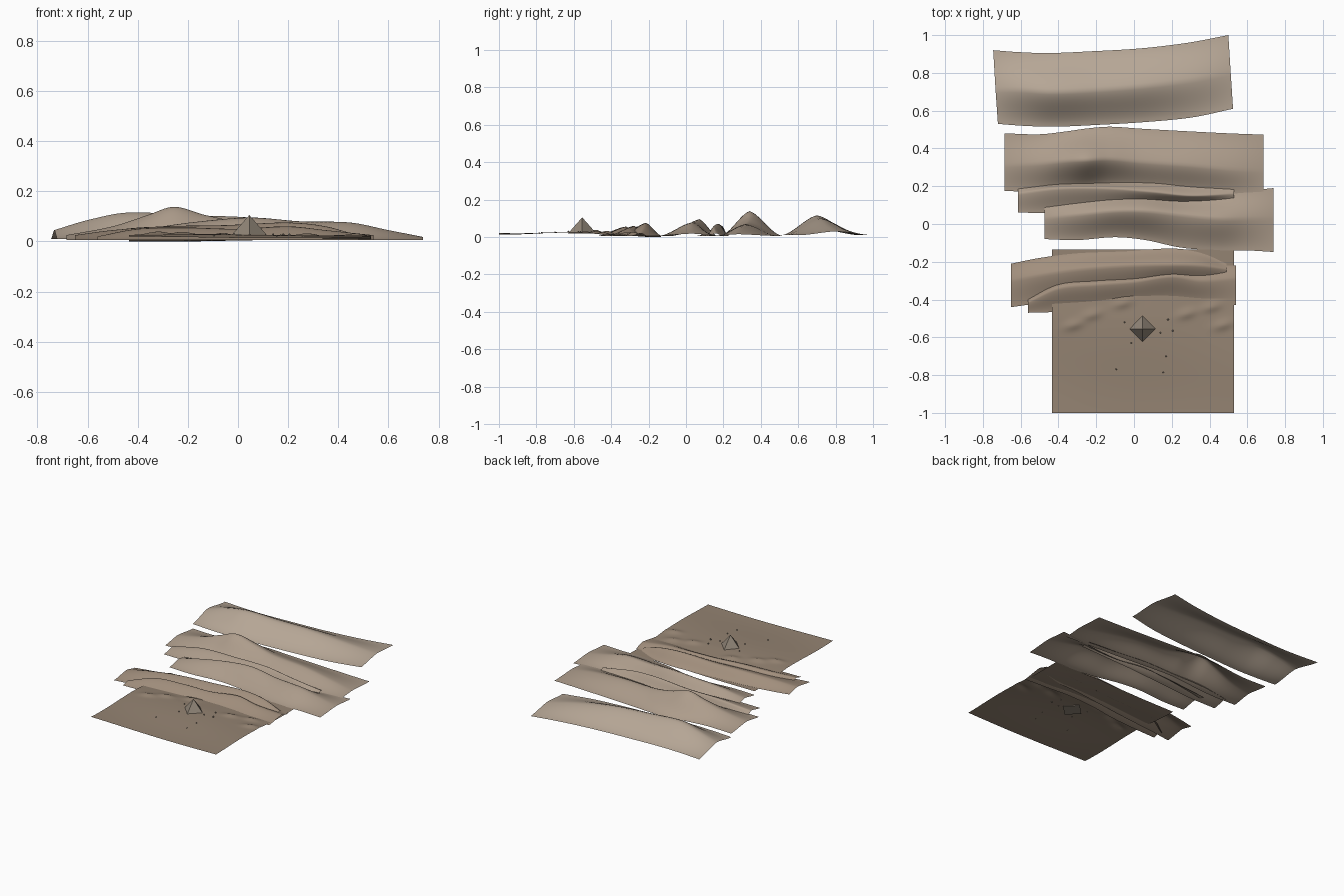
import bpy, bmesh, math, random
from mathutils import Vector

if "Cube" in bpy.data.objects:
    bpy.data.objects.remove(bpy.data.objects["Cube"])

random.seed(4)


def mat(name, rgb):
    m = bpy.data.materials.new(name)
    m.diffuse_color = (*rgb, 1)
    m.use_nodes = True
    m.node_tree.nodes["Principled BSDF"].inputs["Base Color"].default_value = m.diffuse_color
    return m


def curve(pts, x, k):
    """Smooth interpolation of column k of the control rows at x."""
    if x <= pts[0][0]:
        return pts[0][k]
    for i in range(len(pts) - 1):
        a, b = pts[i], pts[i + 1]
        if x <= b[0]:
            p = pts[max(i - 1, 0)]
            n = pts[min(i + 2, len(pts) - 1)]
            w = b[0] - a[0]
            t = (x - a[0]) / w
            ma = (b[k] - p[k]) / (b[0] - p[0]) * w
            mb = (n[k] - a[k]) / (n[0] - a[0]) * w
            return ((2*t**3 - 3*t*t + 1) * a[k] + (t**3 - 2*t*t + t) * ma
                    + (3*t*t - 2*t**3) * b[k] + (t**3 - t*t) * mb)
    return pts[-1][k]


def sheet(name, nu, nv, fn, material):
    """Open smooth surface from a function of u, v in 0..1."""
    vs = [fn(i / nu, j / nv) for j in range(nv + 1) for i in range(nu + 1)]
    r = nu + 1
    fs = [(j*r + i, j*r + i + 1, (j+1)*r + i + 1, (j+1)*r + i)
          for j in range(nv) for i in range(nu)]
    me = bpy.data.meshes.new(name)
    me.from_pydata(vs, [], fs)
    me.polygons.foreach_set("use_smooth", [True] * len(fs))
    me.materials.append(material)
    ob = bpy.data.objects.new(name, me)
    bpy.context.collection.objects.link(ob)
    return ob


def dune(name, rows, material, base=0.006, skew=0.0):
    """rows: x, front y, ridge y, back y, ridge height."""
    x0, x1 = rows[0][0], rows[-1][0]

    def fn(u, v):
        x = x0 + (x1 - x0) * u
        f, r, b, h = (curve(rows, x, k) for k in (1, 2, 3, 4))
        if v <= 0.5:
            t = v * 2
            y = f + (r - f) * t
        else:
            t = 2 - v * 2
            y = b + (r - b) * t
        s = 0.35 * t + 0.65 * t * t * (3 - 2 * t)
        return (x + skew * (v - 0.5), y, base + (h - base) * s)
    return sheet(name, 70, 24, fn, material)


far = mat("far_sand", (0.47, 0.385, 0.305))
mid = mat("mid_sand", (0.42, 0.335, 0.26))
near = mat("near_sand", (0.36, 0.275, 0.205))
floor = mat("floor_sand", (0.30, 0.23, 0.17))
stone = mat("stone", (0.28, 0.235, 0.185))

# dunes, from the horizon to the foreground
dune("far_dune", [
    (-0.733, .53, .71, .92, .045), (-0.6, .52, .71, .91, .085), (-0.44, .515, .70, .905, .115),
    (-0.2, .525, .71, .915, .105), (0.05, .54, .73, .93, .095), (0.3, .565, .76, .96, .065),
    (0.512, .61, .80, 1.0, .03)], far, 0.01, -0.025)
dune("high_dune", [
    (-0.685, .175, .31, .48, .025), (-0.5, .17, .32, .475, .06), (-0.36, .18, .335, .49, .105),
    (-0.255, .19, .34, .505, .138), (-0.13, .20, .345, .515, .105), (0.03, .19, .33, .505, .075),
    (0.3, .17, .31, .49, .065), (0.5, .16, .29, .48, .045), (0.685, .15, .28, .473, .015)], mid)
dune("low_middle_dune", [
    (-0.615, .06, .16, .19, .025), (-0.4, .06, .19, .22, .055), (-0.15, .08, .19, .225, .06),
    (0.1, .10, .17, .23, .07), (0.3, .11, .15, .21, .055), (0.53, .12, .16, .195, .02)], mid)
dune("middle_dune", [
    (-0.475, -.08, .03, .125, .025), (-0.3, -.085, .05, .14, .06), (-0.1, -.07, .07, .16, .085),
    (0.06, -.085, .07, .165, .095), (0.25, -.125, .05, .14, .08), (0.45, -.14, .03, .15, .075),
    (0.6, -.14, .03, .175, .045), (0.738, -.148, .03, .19, .018)], mid)
dune("near_back_dune", [
    (-0.65, -.44, -.30, -.21, .025), (-0.5, -.42, -.27, -.18, .045), (-0.3, -.40, -.24, -.155, .06),
    (-0.05, -.37, -.22, -.145, .065), (0.2, -.34, -.215, -.13, .075), (0.35, -.33, -.22, -.15, .06),
    (0.49, -.29, -.24, -.21, .02)], near)
dune("near_front_dune", [
    (-0.56, -.47, -.415, -.39, .02), (-0.4, -.465, -.34, -.29, .05), (-0.2, -.45, -.32, -.27, .055),
    (0.0, -.42, -.305, -.26, .05), (0.2, -.41, -.275, -.24, .06), (0.35, -.42, -.30, -.22, .045),
    (0.54, -.43, -.29, -.22, .025)], near)

# desert floor with low drifts
mounds = [(-.32, -.535), (-.22, -.48), (-.06, -.42), (.28, -.475), (.41, -.44), (.47, -.535)]


def floor_z(x, y):
    z = 0.021 + 0.005 * math.sin(9 * y + 1.5 * x + 0.6) + 0.003 * math.sin(5 * x - 4 * y)
    z -= 0.016 * max(0.0, (y + 0.5) / 0.365)
    for mx, my in mounds:
        dx, dy = (x - mx) / 0.05, (y - my - 0.2 * (x - mx)) / 0.025
        z += 0.012 * math.exp(-dx * dx - dy * dy)
    return max(z, 0.0)


def floor_point(u, v):
    x, y = -0.435 + 0.965 * u, -1 + 0.865 * v
    return (x, y, floor_z(x, y))


sheet("desert_floor", 80, 72, floor_point, floor)


def add_cone(name, loc, sides, r, h, turn=0.0):
    bpy.ops.mesh.primitive_cone_add(vertices=sides, radius1=r, radius2=0, depth=h,
                                    location=(loc[0], loc[1], loc[2] + h / 2),
                                    rotation=(0, 0, turn))
    ob = bpy.context.object
    ob.name = name
    ob.data.materials.append(stone)
    return ob


# pyramid with corners on the axes, its faces cut into courses
pyramid = add_cone("pyramid", (0.045, -0.555, 0.02), 4, 0.075, 0.085)
bm = bmesh.new()
bm.from_mesh(pyramid.data)
for k in range(1, 7):
    bmesh.ops.bisect_plane(bm, geom=bm.verts[:] + bm.edges[:] + bm.faces[:],
                           plane_co=Vector((0, 0, -0.0425 + 0.085 * k / 7)), plane_no=(0, 0, 1))
bm.to_mesh(pyramid.data)
bm.free()

# scattered stones
for i, (x, y) in enumerate([(-.05, -.52), (-.015, -.63), (-.095, -.77), (.155, -.785),
                            (.17, -.70), (.14, -.575), (.18, -.505), (.205, -.565)]):
    bpy.ops.mesh.primitive_ico_sphere_add(subdivisions=1, radius=0.004 + 0.002 * random.random(),
                                          location=(x, y, floor_z(x, y) + 0.002))
    ob = bpy.context.object
    ob.name = f"stone_{i + 1}"
    ob.data.materials.append(stone)
